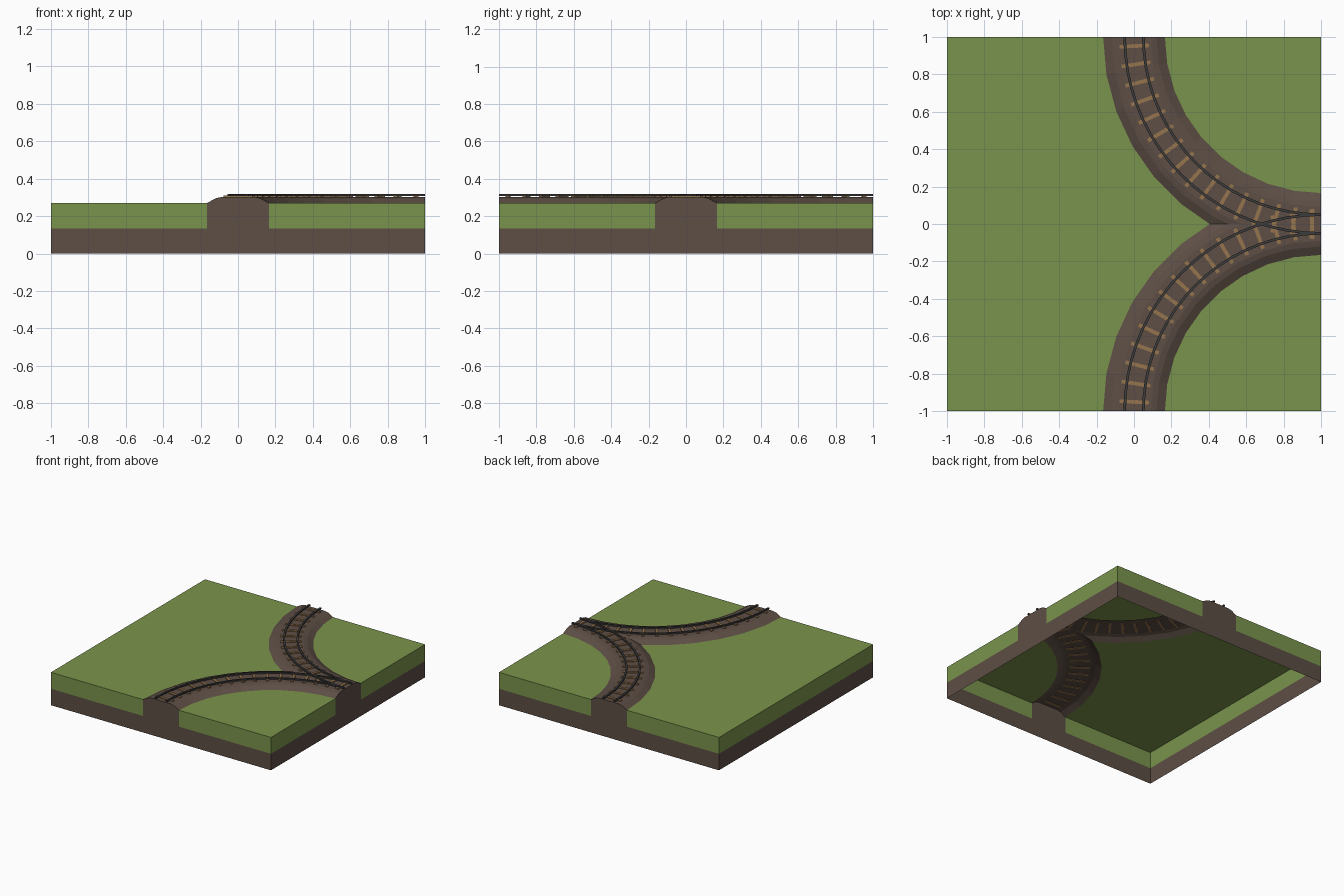
import bpy, bmesh, math
from mathutils import Vector, Matrix

if "Cube" in bpy.data.objects:
    bpy.data.objects.remove(bpy.data.objects["Cube"])

MID, TOP = 0.135, 0.27        # soil / grass border, grass level
STEPS = 9                     # facets of each quarter curve
PROFILE = [(-.165, TOP), (-.12, .295), (-.09, .302), (.09, .302), (.12, .295), (.165, TOP)]


def material(name, rgb):
    m = bpy.data.materials.new(name)
    m.diffuse_color = (*rgb, 1)
    m.use_nodes = True
    m.node_tree.nodes["Principled BSDF"].inputs["Base Color"].default_value = m.diffuse_color
    return m


SOIL = material("soil", (.11, .077, .06))
GRASS = material("grass", (.195, .296, .072))
WOOD = material("wood", (.30, .175, .075))
STEEL = material("steel", (.045, .045, .048))


def arc(r, deg, z):
    # quarter curve around the (1, 1) corner: 0 deg = back edge, 90 deg = right edge
    a = math.radians(deg)
    return Vector((1 - r * math.cos(a), 1 - r * math.sin(a), z))


def face(bm, pts, facing):
    f = bm.faces.new([bm.verts.new(p) for p in pts])
    f.normal_update()
    if f.normal.dot(Vector(facing)) < 0:
        f.normal_flip()


def wall(bm, a, b, z0, z1, facing):
    face(bm, [(*a, z0), (*b, z0), (*b, z1), (*a, z1)], facing)


def finish(bm, name, mat):
    # the model is symmetric front to back
    bmesh.ops.remove_doubles(bm, verts=bm.verts, dist=1e-5)
    me = bpy.data.meshes.new(name)
    bm.to_mesh(me)
    bm.free()
    me.materials.append(mat)
    ob = bpy.data.objects.new(name, me)
    bpy.context.collection.objects.link(ob)
    mod = ob.modifiers.new("mirror", 'MIRROR')
    mod.use_axis = (False, True, False)
    mod.merge_threshold = 1e-4
    return ob


DEGS = [i * 90 / STEPS for i in range(STEPS + 1)]

# soil skirt around the open-bottomed tile
bm = bmesh.new()
wall(bm, (-1, 1), (1, 1), 0, MID, (0, 1, 0))
wall(bm, (1, 0), (1, 1), 0, MID, (1, 0, 0))
wall(bm, (-1, 0), (-1, 1), 0, MID, (-1, 0, 0))
finish(bm, "soil_skirt", SOIL)

# grass sides and the two lawns either side of the curve
bm = bmesh.new()
wall(bm, (-1, 1), (-.165, 1), MID, TOP, (0, 1, 0))
wall(bm, (.165, 1), (1, 1), MID, TOP, (0, 1, 0))
wall(bm, (1, .165), (1, 1), MID, TOP, (1, 0, 0))
wall(bm, (-1, 0), (-1, 1), MID, TOP, (-1, 0, 0))
face(bm, [(1, 1, TOP)] + [arc(.835, d, TOP) for d in DEGS], (0, 0, 1))
outer = [arc(1.165, d, TOP) for d in DEGS]
edge = [p for p in outer if p.y > 0]
nxt = outer[len(edge)]
edge.append(edge[-1].lerp(nxt, edge[-1].y / (edge[-1].y - nxt.y)))
face(bm, [(-1, 0, TOP), (-1, 1, TOP)] + edge, (0, 0, 1))
finish(bm, "grass", GRASS)

# embankment swept along the curve, with end caps, cut where the two curves meet
bm = bmesh.new()
for d0, d1 in zip(DEGS, DEGS[1:]):
    for (o0, z0), (o1, z1) in zip(PROFILE, PROFILE[1:]):
        face(bm, [arc(1 + o0, d0, z0), arc(1 + o1, d0, z1),
                  arc(1 + o1, d1, z1), arc(1 + o0, d1, z0)], (0, 0, 1))
cap = [(-.165, MID)] + PROFILE + [(.165, MID)]
for d, facing in ((0, (0, 1, 0)), (90, (1, 0, 0))):
    face(bm, [arc(1 + o, d, z) for o, z in cap], facing)
bmesh.ops.remove_doubles(bm, verts=bm.verts, dist=1e-5)
bmesh.ops.bisect_plane(bm, geom=bm.verts[:] + bm.edges[:] + bm.faces[:],
                       plane_co=(0, 0, 0), plane_no=(0, 1, 0), clear_inner=True)
finish(bm, "embankment", SOIL)

# sleepers
bm = bmesh.new()
COUNT = 16
for i in range(COUNT):
    d = (i + .5) * 90 / COUNT
    m = (Matrix.Translation(arc(1, d, .304)) @ Matrix.Rotation(math.radians(d), 4, 'Z')
         @ Matrix.Diagonal((.156, .02, .011, 1)))
    bmesh.ops.create_cube(bm, size=1, matrix=m)
finish(bm, "sleepers", WOOD).modifiers["mirror"].use_mirror_merge = False

# rails
bm = bmesh.new()
SECTION = [(-.007, .308), (.007, .308), (.007, .319), (-.007, .319)]
for r in (.95, 1.05):
    rings = [[bm.verts.new(arc(r + o, d * 5, z)) for o, z in SECTION] for d in range(19)]
    for a, b in zip(rings, rings[1:]):
        for k in range(4):
            j = (k + 1) % 4
            bm.faces.new([a[k], a[j], b[j], b[k]])
    bm.faces.new(rings[0])
    bm.faces.new(rings[-1][::-1])
bmesh.ops.recalc_face_normals(bm, faces=bm.faces)
finish(bm, "rails", STEEL).modifiers["mirror"].use_mirror_merge = False
